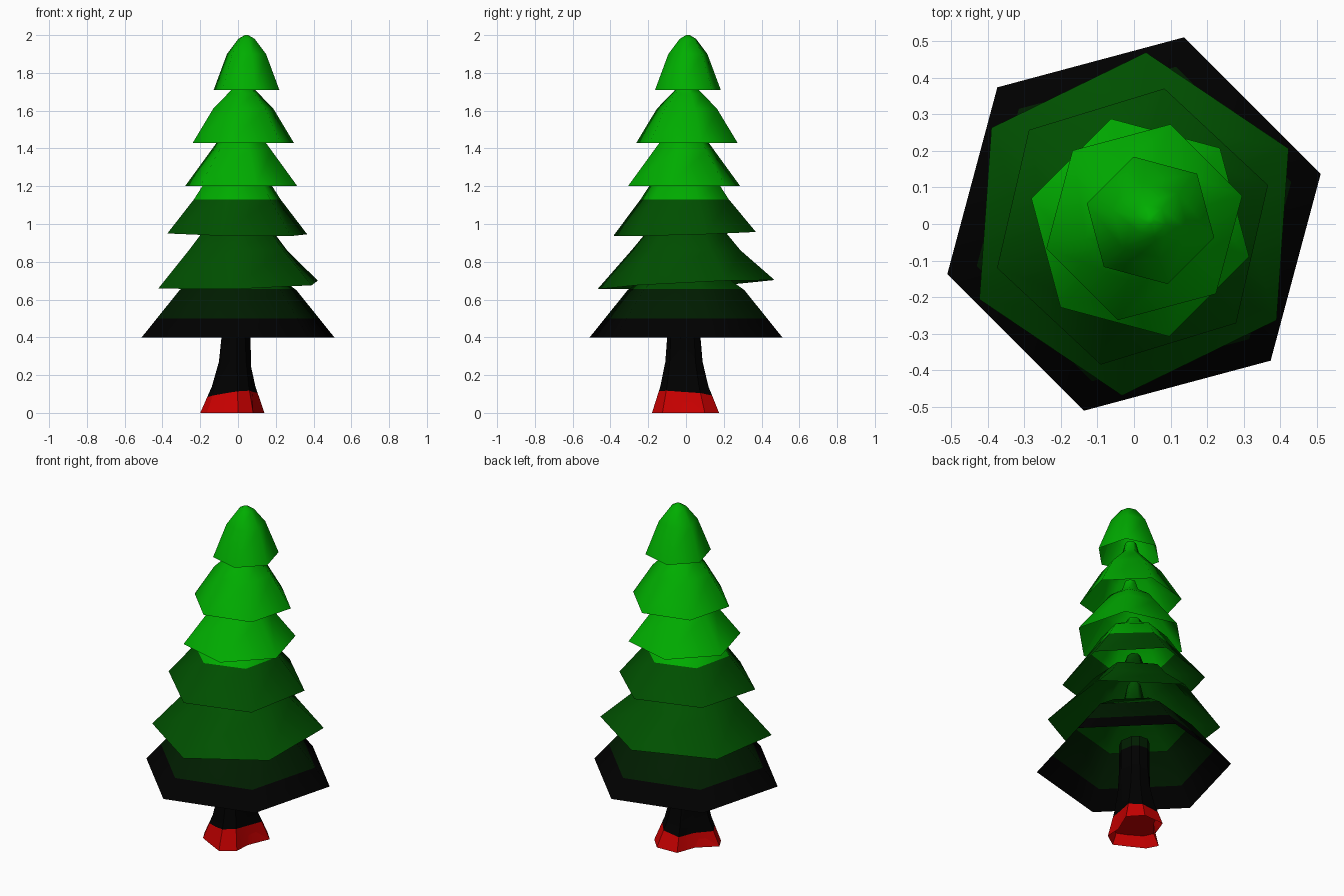
import bpy, bmesh
from math import cos, sin, radians
from mathutils import Vector

cube = bpy.data.objects.get("Cube")
if cube:
    bpy.data.objects.remove(cube, do_unlink=True)


def material(name, rgb):
    m = bpy.data.materials.new(name)
    m.use_nodes = True
    m.diffuse_color = (*rgb, 1)
    m.node_tree.nodes["Principled BSDF"].inputs["Base Color"].default_value = (*rgb, 1)
    return m


MATS = [material("root_red", (0.60, 0.0, 0.0)),
        material("bark_black", (0.0, 0.0, 0.0)),
        material("shadow_green", (0.0, 0.012, 0.0)),
        material("dark_green", (0.0, 0.08, 0.0)),
        material("bright_green", (0.0, 0.42, 0.0))]

# Colour bands: a point on each dividing plane and the plane's normal
BANDS = [(Vector((0, 0, 0.10)), Vector((-0.12, 0.10, 1))),
         (Vector((0, 0, 0.50)), Vector((0, 0, 1))),
         (Vector((0, 0, 0.655)), Vector((0, 0, 1))),
         (Vector((0, 0, 1.13)), Vector((0, 0, 1)))]


def loft(name, rings, smooth, cap_start=False):
    """Skin a stack of rings, then cut and colour it by band."""
    bm = bmesh.new()
    loops = [[bm.verts.new(p) for p in ring] for ring in rings]
    n = len(loops[0])
    for a, b in zip(loops, loops[1:]):
        for i in range(n):
            j = (i + 1) % n
            bm.faces.new((a[i], a[j], b[j], b[i]))
    bm.faces.new(loops[-1])
    if cap_start:
        bm.faces.new(loops[0][::-1])
    for co, no in BANDS:
        bmesh.ops.bisect_plane(bm, geom=bm.verts[:] + bm.edges[:] + bm.faces[:],
                               plane_co=co, plane_no=no, dist=0.0005)
    for f in bm.faces:
        c = f.calc_center_median()
        f.material_index = sum((c - co).dot(no) > 0 for co, no in BANDS)
    mesh = bpy.data.meshes.new(name)
    bm.to_mesh(mesh)
    bm.free()
    for m in MATS:
        mesh.materials.append(m)
    ob = bpy.data.objects.new(name, mesh)
    bpy.context.collection.objects.link(ob)
    bpy.ops.object.select_all(action='DESELECT')
    ob.select_set(True)
    bpy.context.view_layer.objects.active = ob
    bpy.ops.object.shade_smooth_by_angle(angle=radians(smooth))


def hexagon(cx, cy, z, r, turn, tilt):
    pts = []
    for i in range(6):
        a = radians(turn + 60 * i)
        x, y = cx + r * cos(a), cy + r * sin(a)
        pts.append((x, y, z + tilt[0] * x + tilt[1] * y))
    return pts


# Branch tiers: centre, turn, rim tilt, (height, radius) profile ending in a thin neck
TIERS = [
    ("branch_tier_bottom", (0, 0), 15, (0, 0), [(0.40, 0.528), (0.65, 0.32), (0.74, 0.19), (0.80, 0.06), (0.92, 0.035)]),
    ("branch_tier_second", (0, 0), 26, (0.025, 0.05), [(0.679, 0.47), (0.86, 0.29), (0.95, 0.215), (1.03, 0.06), (1.10, 0.035)]),
    ("branch_tier_third", (-0.004, -0.007), 17, (-0.015, 0.03), [(0.948, 0.387), (1.13, 0.24), (1.22, 0.18), (1.29, 0.06), (1.33, 0.035)]),
    ("branch_tier_fourth", (0.017, -0.01), -15, (0, 0), [(1.20, 0.308), (1.39, 0.165), (1.45, 0.12), (1.50, 0.05), (1.56, 0.03)]),
    ("branch_tier_fifth", (0.028, 0.005), 15, (0, 0), [(1.43, 0.277), (1.61, 0.165), (1.69, 0.085), (1.73, 0.045), (1.79, 0.03)]),
    ("tree_tip", (0.045, 0.01), -15, (0, 0), [(1.71, 0.18), (1.90, 0.107), (1.98, 0.045), (2.0, 0.01)]),
]
for name, (cx, cy), turn, tilt, profile in TIERS:
    rings = [hexagon(cx, cy, z, r, turn, tilt if k == 0 else (0, 0))
             for k, (z, r) in enumerate(profile)]
    loft(name, rings, 60)

# Trunk: notched root foot, hollowed underneath, blending into an oval stem
FOOT = [Vector(p) for p in ((0.14, 0.10), (0.07, 0.175), (-0.06, 0.17), (-0.10, 0.06),
                            (-0.20, -0.03), (-0.165, -0.095), (-0.07, -0.145), (0, -0.18),
                            (0.08, -0.125), (0.085, -0.03))]
CENTRE = Vector((-0.01, -0.01))


def trunk_ring(z, blend):
    ring = []
    for p in FOOT:
        d = (p - CENTRE).normalized()
        stem = CENTRE + Vector((d.x * 0.078, d.y * 0.09))
        ring.append((*p.lerp(stem, blend), z))
    return ring


loft("trunk", [trunk_ring(z, blend) for z, blend in
               ((0.06, 0.35), (0, 0), (0.14, 0.55), (0.27, 0.88), (0.40, 1), (0.56, 1))],
     25, cap_start=True)
